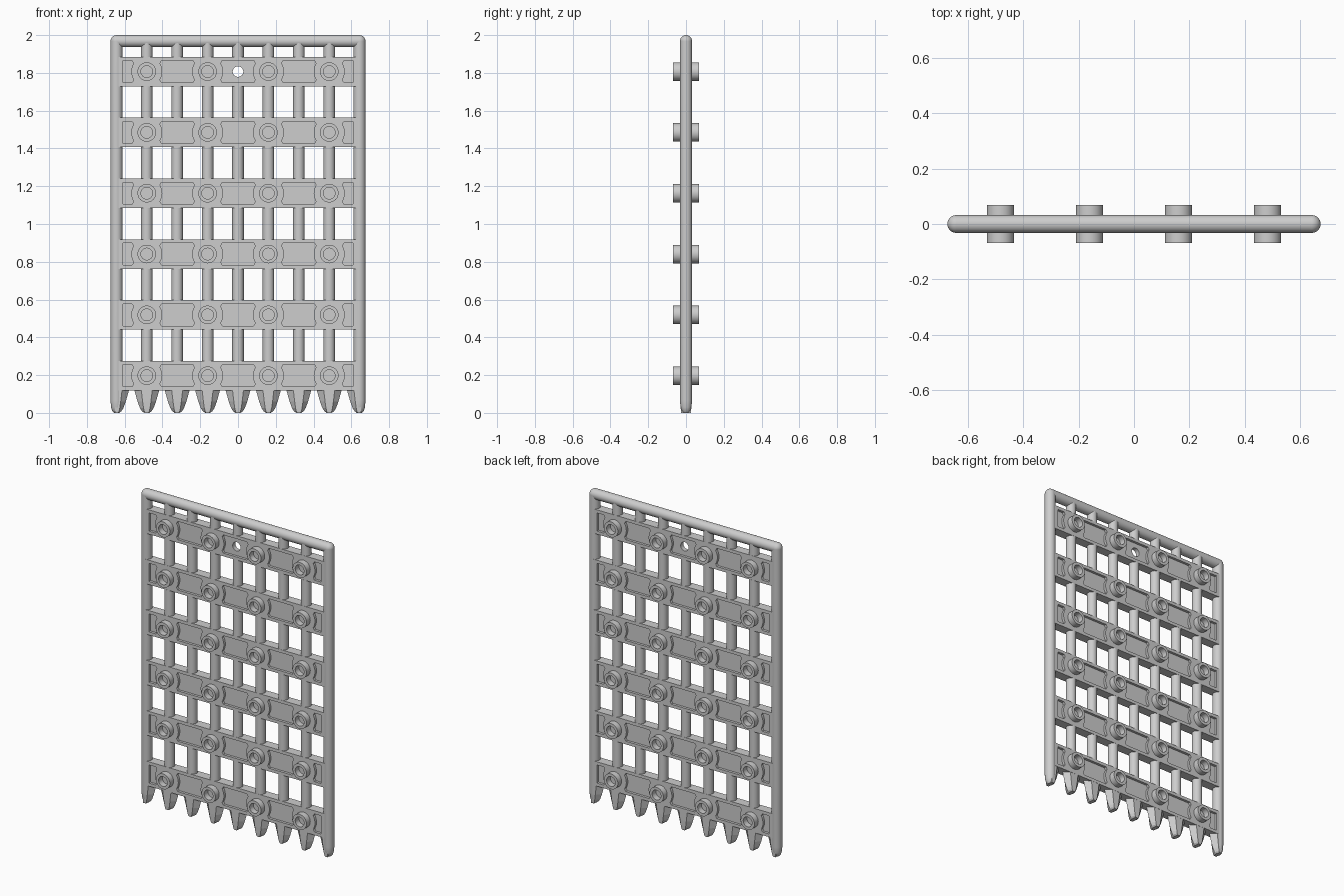
import bpy, bmesh, math
from mathutils import Matrix, Vector

if "Cube" in bpy.data.objects:
    bpy.data.objects.remove(bpy.data.objects["Cube"])

grey = bpy.data.materials.new("light stone grey")
grey.use_nodes = True
COLOUR = (0.61, 0.61, 0.61, 1)
grey.diffuse_color = COLOUR
grey.node_tree.nodes["Principled BSDF"].inputs["Base Color"].default_value = COLOUR

R = 0.032            # frame tube radius
SIDE = 0.643         # post axis
PITCH = 0.161        # rod spacing
BAR_D = 0.03         # half thickness of a crossbar
BAR_H = 0.078        # half height of a crossbar
BARS = [0.197 + 0.322 * i for i in range(6)]
STUDS = [-3 * PITCH, -PITCH, PITCH, 3 * PITCH]


def finish(name, bm, smooth=True):
    bmesh.ops.recalc_face_normals(bm, faces=bm.faces)
    mesh = bpy.data.meshes.new(name)
    bm.to_mesh(mesh)
    bm.free()
    mesh.materials.append(grey)
    obj = bpy.data.objects.new(name, mesh)
    bpy.context.scene.collection.objects.link(obj)
    if smooth:
        bpy.ops.object.select_all(action='DESELECT')
        obj.select_set(True)
        bpy.context.view_layer.objects.active = obj
        bpy.ops.object.shade_smooth_by_angle(angle=math.radians(35))
    return obj


def loft(bm, rings, closed=False):
    """Skin a list of equal rings; cap the ends or join last to first."""
    loops = [[bm.verts.new(p) for p in ring] for ring in rings]
    pairs = list(zip(loops, loops[1:]))
    if closed:
        pairs.append((loops[-1], loops[0]))
    else:
        bm.faces.new(loops[0])
        bm.faces.new(loops[-1])
    for a, b in pairs:
        for i in range(len(a)):
            j = (i + 1) % len(a)
            bm.faces.new((a[i], a[j], b[j], b[i]))


def lathe(bm, profile, place, closed=False, n=32):
    """Revolve (radius, height) points about z, then place them."""
    angles = [2 * math.pi * i / n for i in range(n)]
    loft(bm, [[place @ Vector((r * math.cos(a), r * math.sin(a), h)) for a in angles]
              for r, h in profile], closed)


def move(x, y, z):
    return Matrix.Translation((x, y, z))


def cut(obj, cutter):
    """Apply a boolean difference and discard the cutter."""
    mod = obj.modifiers.new("cut", 'BOOLEAN')
    mod.object = cutter
    mod.solver = 'EXACT'
    bpy.context.view_layer.update()
    deps = bpy.context.evaluated_depsgraph_get()
    mesh = bpy.data.meshes.new_from_object(obj.evaluated_get(deps))
    obj.modifiers.clear()
    obj.data = mesh
    bpy.data.objects.remove(cutter)


# Frame: two posts with rounded feet, and a top rail with ball corners
for side, name in ((-1, "right_post"), (1, "left_post")):
    bm = bmesh.new()
    lathe(bm, [(0.014, 0), (0.023, 0.01), (0.029, 0.03), (R, 0.065), (R, 2 - R)],
          move(side * SIDE, 0, 0))
    bmesh.ops.create_uvsphere(bm, u_segments=32, v_segments=16, radius=R,
                              matrix=move(side * SIDE, 0, 2 - R))
    finish(name, bm)
bm = bmesh.new()
lathe(bm, [(R, -SIDE), (R, SIDE)], move(0, 0, 2 - R) @ Matrix.Rotation(math.pi / 2, 4, 'Y'))
finish("top_rail", bm)

# Rods fill the gaps between the crossbars
bm = bmesh.new()
gaps = [(a + BAR_H - 0.001, b - BAR_H + 0.001)
        for a, b in zip(BARS, BARS[1:] + [2 - R + BAR_H])]
for k in range(-3, 4):
    for low, high in gaps:
        lathe(bm, [(0.0305, low), (0.0305, high)], move(k * PITCH, 0, 0), n=24)
finish("upright_rods", bm)


# Recessed panels: ends curve around the studs
def bite(stud, side):
    """Concave panel end beside a stud, listed from bottom to top."""
    x = stud + side * 0.066
    arc = [(stud + side * 0.082 * math.cos(a), 0.082 * math.sin(a))
           for a in [math.radians(d) for d in range(-32, 33, 8)]]
    return [(x + side * 0.012, -0.058)] + arc + [(x + side * 0.012, 0.058)]


def panel_shapes():
    straight = [(-0.609, -0.058), (-0.609, 0.058)]
    left_ends = [straight] + [bite(s, 1) for s in STUDS]
    right_ends = [bite(s, -1) for s in STUDS] + [[(-x, z) for x, z in straight]]
    return [a + b[::-1] for a, b in zip(left_ends, right_ends)]


bm = bmesh.new()
bmesh.ops.create_cube(bm, size=1, matrix=Matrix.Diagonal((2 * SIDE, 2 * BAR_D, 2 * BAR_H, 1)))
bar = finish("crossbar", bm, smooth=False)
bm = bmesh.new()
for shape in panel_shapes():
    for side in (-1, 1):
        loft(bm, [[(x, side * y, z) for x, z in shape] for y in (0.014, 0.06)])
cut(bar, finish("panel_cutter", bm, smooth=False))

# Six crossbars; the top one has a round hole in the middle
bar.location.z = BARS[0]
for z in BARS[1:]:
    copy = bar.copy()
    copy.location.z = z
    bpy.context.scene.collection.objects.link(copy)
copy.data = bar.data.copy()
copy.name = "top_crossbar"
bm = bmesh.new()
TURN = Matrix.Rotation(math.pi / 2, 4, 'X')
lathe(bm, [(0.028, -0.1), (0.028, 0.1)], move(0, 0, BARS[-1]) @ TURN)
cut(copy, finish("hole_cutter", bm, smooth=False))

# Hollow studs on both faces of every crossbar
bm = bmesh.new()
for z in BARS:
    for x in STUDS:
        for low, high in ((BAR_D - 0.004, 0.068), (-0.068, 0.004 - BAR_D)):
            lathe(bm, [(0.031, low), (0.049, low), (0.049, high), (0.031, high)],
                  move(x, 0, z) @ TURN, closed=True)
finish("studs", bm)

# Tapered faceted spikes under the lowest crossbar; the posts form the outer
# halves of the end spikes
LEVELS = [(0.121, 0.066, 0.029, 0.029), (0.06, 0.049, 0.022, 0.029),
          (0.025, 0.036, 0.017, 0.028), (0.008, 0.025, 0.013, 0.027), (0, 0.012, 0.009, 0.026)]
bm = bmesh.new()
for k in range(-4, 5):
    centre = max(-SIDE, min(SIDE, k * PITCH))
    rings = []
    for z, wide, flat, deep in LEVELS:
        ring = [(-wide, 0), (-flat, -deep), (flat, -deep), (wide, 0), (flat, deep), (-flat, deep)]
        rings.append([(max(-SIDE - 0.009, min(SIDE + 0.009, centre + x)), y, z) for x, y in ring])
    loft(bm, rings)
finish("spikes", bm, smooth=False)
